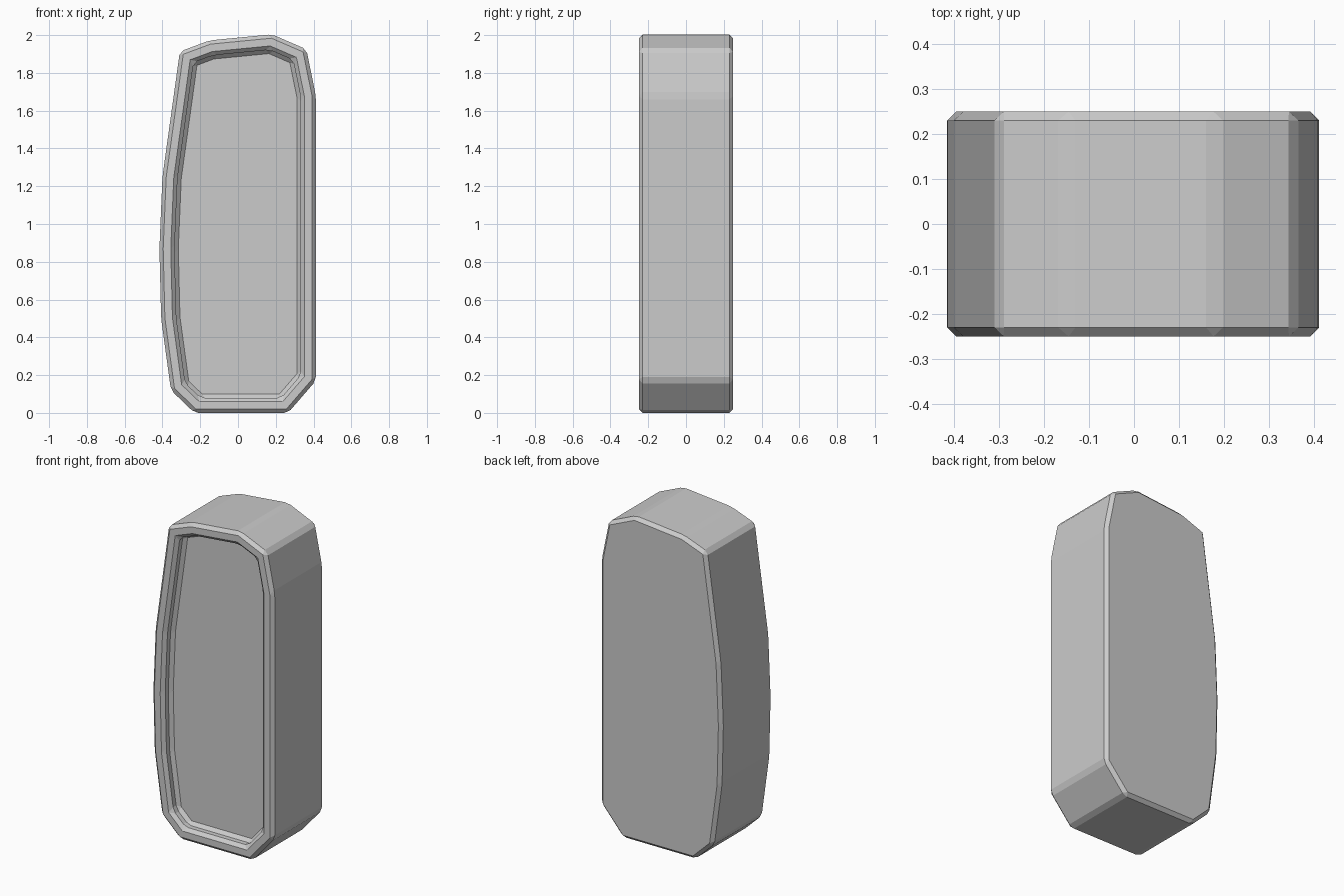
import bpy, bmesh

if "Cube" in bpy.data.objects:
    bpy.data.objects.remove(bpy.data.objects["Cube"])

# Outline of the case seen from the front (x, z)
outline = [(-0.23, 0.0), (0.265, 0.0), (0.412, 0.17), (0.412, 1.68),
           (0.362, 1.925), (0.18, 2.004), (-0.15, 1.972), (-0.308, 1.913),
           (-0.40, 1.25), (-0.416, 0.87), (-0.407, 0.50), (-0.355, 0.12)]
HALF_DEPTH, RIM, RECESS = 0.25, 0.08, 0.07

bm = bmesh.new()

# Solid block: front outline extruded to the back
front = bm.faces.new([bm.verts.new((x, -HALF_DEPTH, z)) for x, z in outline])
back = bmesh.ops.extrude_face_region(bm, geom=[front], use_keep_orig=True)
moved = [g for g in back["geom"] if isinstance(g, bmesh.types.BMVert)]
bmesh.ops.translate(bm, verts=moved, vec=(0, 2 * HALF_DEPTH, 0))
bmesh.ops.recalc_face_normals(bm, faces=bm.faces[:])

# Rim around the front, then a pushed-in recess
bm.faces.ensure_lookup_table()
front = min(bm.faces, key=lambda f: f.calc_center_median().y)
bmesh.ops.inset_region(bm, faces=[front], thickness=RIM, use_even_offset=True)
floor = bmesh.ops.extrude_face_region(bm, geom=[front])
moved = [g for g in floor["geom"] if isinstance(g, bmesh.types.BMVert)]
bmesh.ops.translate(bm, verts=moved, vec=(0, RECESS, 0))
if front.is_valid:
    bmesh.ops.delete(bm, geom=[front], context='FACES_ONLY')
bmesh.ops.recalc_face_normals(bm, faces=bm.faces[:])

mesh = bpy.data.meshes.new("case_body")
bm.to_mesh(mesh)
bm.free()
case = bpy.data.objects.new("case_body", mesh)
bpy.context.collection.objects.link(case)

# Flat chamfer on every edge and corner
bevel = case.modifiers.new("chamfer", 'BEVEL')
bevel.width = 0.02
bevel.segments = 1
bevel.limit_method = 'ANGLE'
bevel.angle_limit = 0.05
